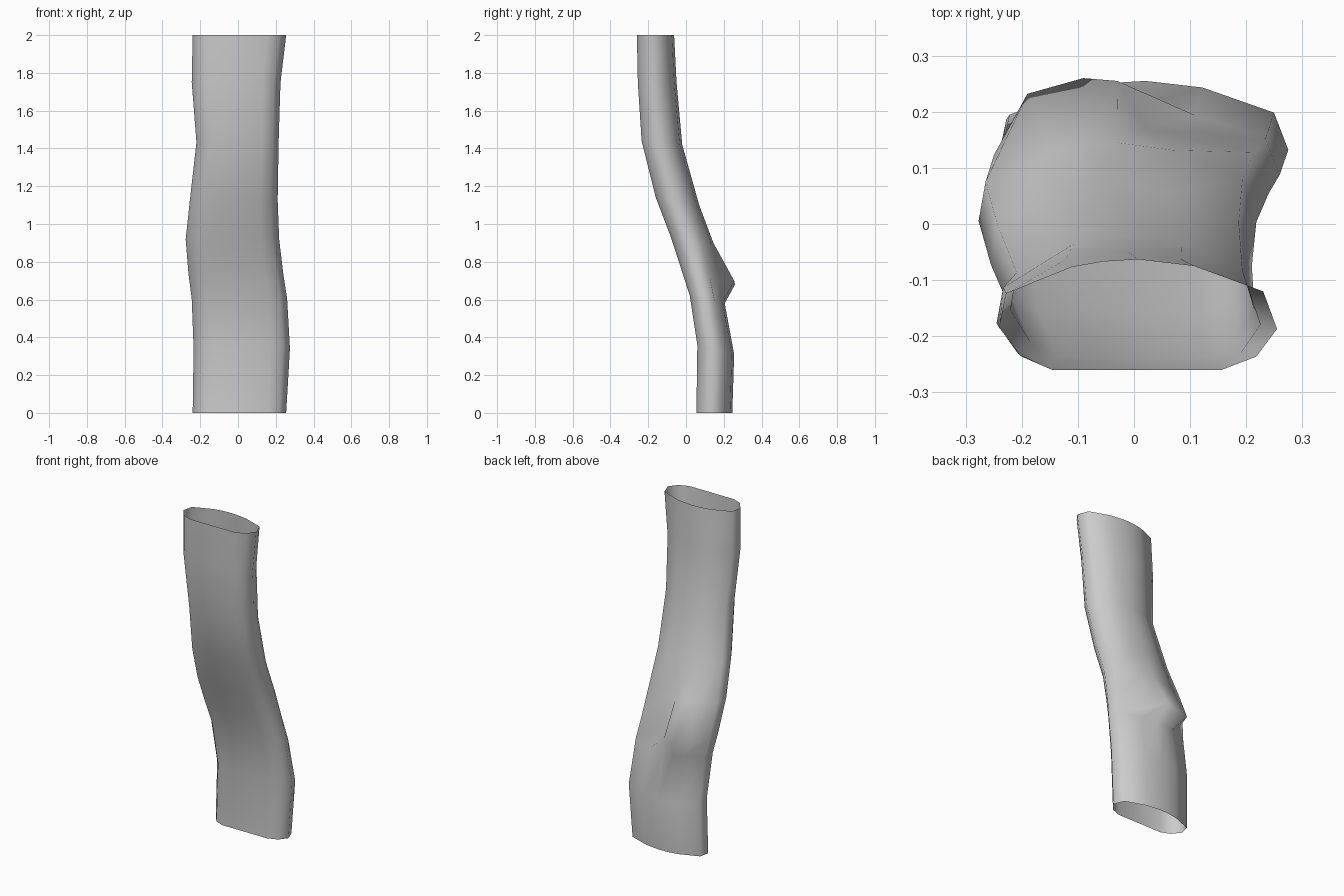
import bpy, bmesh

# Cross-section: across (-1 left, 1 right) and depth (0 front, 1 back)
PROFILE = [(-0.62, 0), (0, 0), (0.6, 0), (0.85, 0.12), (1, 0.37), (0.9, 0.71),
           (0.4, 0.94), (0.0, 1), (-0.25, 0.98), (-0.48, 0.93), (-0.95, 0.69),
           (-1, 0.38), (-0.84, 0.12)]

# Stations up the sleeve: front z, back z, left x, right x, front y, back y
RINGS = [
    (0.00, 0.00, -0.24, 0.255, 0.055, 0.245),
    (0.36, 0.31, -0.235, 0.275, 0.06, 0.255),
    (0.62, 0.58, -0.245, 0.26, 0.02, 0.205),
    (0.76, 0.69, -0.262, 0.24, -0.025, 0.19),
    (0.93, 0.90, -0.277, 0.218, -0.08, 0.145),
    (1.14, 1.10, -0.255, 0.21, -0.16, 0.07),
    (1.44, 1.42, -0.22, 0.215, -0.235, -0.02),
    (1.75, 1.75, -0.245, 0.225, -0.255, -0.05),
    (2.00, 2.00, -0.24, 0.255, -0.26, -0.063),
]

# Overhanging fold on the back left, at the fourth station
FOLD = {7: (-0.03, 0.255, 0.70), 8: (-0.09, 0.26, 0.68),
        9: (-0.19, 0.232, 0.68), 6: (0.02, 0.17, 0.69)}

bm = bmesh.new()
rows = []
for r, (zf, zb, xl, xr, yf, yb) in enumerate(RINGS):
    row = []
    for i, (u, v) in enumerate(PROFILE):
        co = ((xl + xr) / 2 + u * (xr - xl) / 2, yf + v * (yb - yf), zf + v * (zb - zf))
        if r == 3:
            co = FOLD.get(i, co)
        row.append(bm.verts.new(co))
    rows.append(row)

# Skin between stations, both ends stay open
n = len(PROFILE)
for low, high in zip(rows, rows[1:]):
    for i in range(n):
        j = (i + 1) % n
        bm.faces.new((low[i], low[j], high[j], high[i])).smooth = True

mesh = bpy.data.meshes.new("sleeve")
bm.to_mesh(mesh)
bm.free()
bpy.context.collection.objects.link(bpy.data.objects.new("sleeve", mesh))
